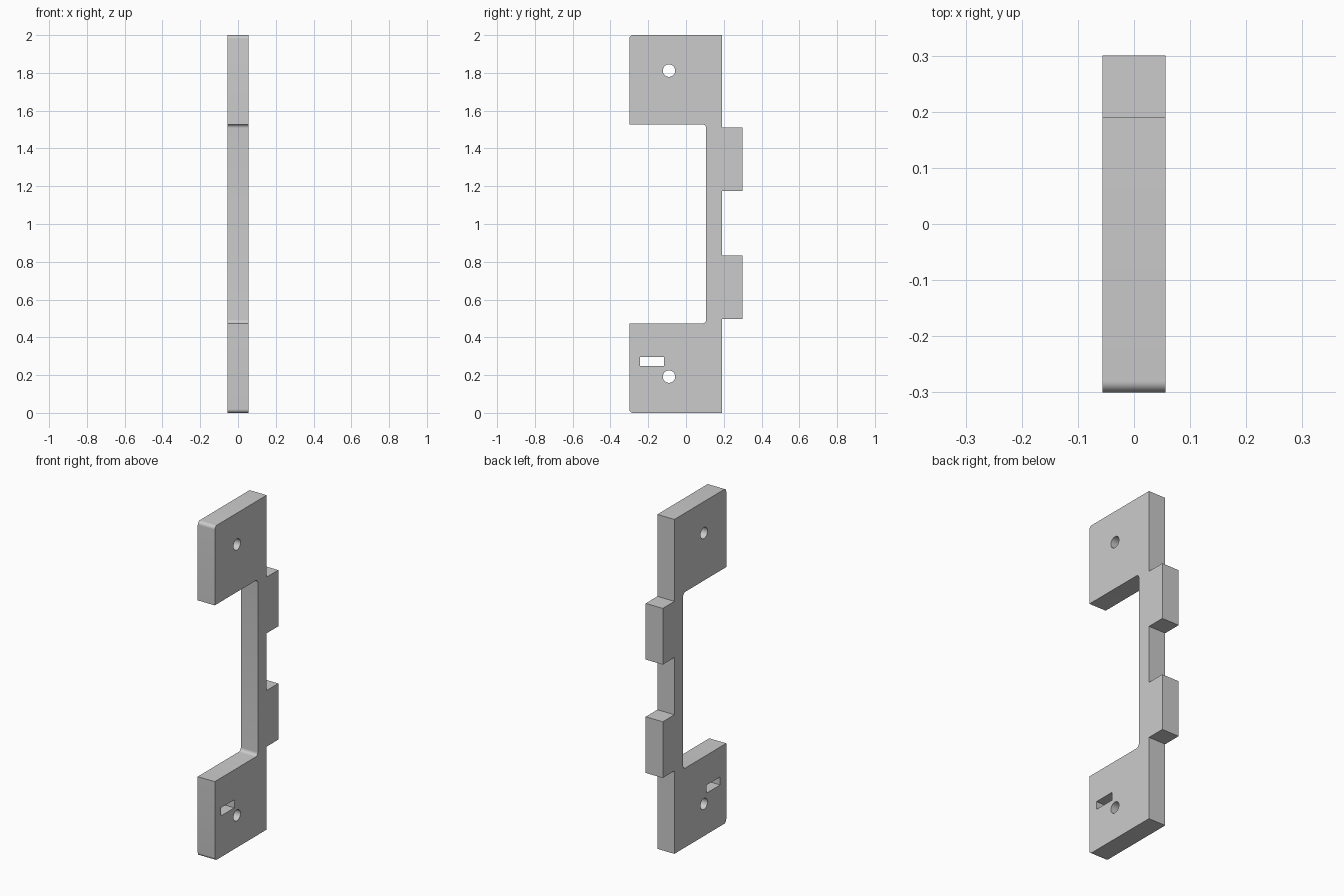
import bpy, bmesh, math
from mathutils import Matrix

if "Cube" in bpy.data.objects:
    bpy.data.objects.remove(bpy.data.objects["Cube"], do_unlink=True)

THICK = 0.1125
FILLET = 0.02

grey = bpy.data.materials.new("plain grey")
grey.use_nodes = True
colour = (0.6, 0.6, 0.6, 1)
grey.diffuse_color = colour
grey.node_tree.nodes["Principled BSDF"].inputs["Base Color"].default_value = colour


def make_object(name, bm):
    bmesh.ops.recalc_face_normals(bm, faces=bm.faces)
    mesh = bpy.data.meshes.new(name)
    bm.to_mesh(mesh)
    bm.free()
    mesh.materials.append(grey)
    obj = bpy.data.objects.new(name, mesh)
    bpy.context.collection.objects.link(obj)
    return obj


def cut(target, cutter):
    cutter.hide_render = True
    cutter.hide_viewport = True
    mod = target.modifiers.new(cutter.name, 'BOOLEAN')
    mod.operation = 'DIFFERENCE'
    mod.solver = 'EXACT'
    mod.object = cutter


# Side profile (y, z): two mounting pads, a thin spine and two rear tabs
front, inner, back, tab = -0.3, 0.107, 0.19, 0.3
pad_low, pad_high = 0.474, 1.528
profile = [(front, 0), (back, 0)]
for low, high in ((0.496, 0.832), (1.174, 1.51)):
    profile += [(back, low), (tab, low), (tab, high), (back, high)]
profile += [(back, 2), (front, 2), (front, pad_high),
            (inner, pad_high), (inner, pad_low), (front, pad_low)]
rounded = [(front, 0), (front, 2), (inner, pad_high), (inner, pad_low)]

bm = bmesh.new()
face = bm.faces.new([bm.verts.new((-THICK / 2, y, z)) for y, z in profile])
ext = bmesh.ops.extrude_face_region(bm, geom=[face])
moved = [v for v in ext["geom"] if isinstance(v, bmesh.types.BMVert)]
bmesh.ops.translate(bm, verts=moved, vec=(THICK, 0, 0))

# Round the outer front corners and the inside corners of the opening
def is_rounded(edge):
    a, b = (v.co for v in edge.verts)
    return abs(a.x - b.x) > THICK / 2 and any(
        math.hypot(a.y - y, a.z - z) < 0.001 for y, z in rounded)

bmesh.ops.bevel(bm, geom=[e for e in bm.edges if is_rounded(e)], offset=FILLET,
                segments=8, profile=0.5, affect='EDGES')
bracket = make_object("bracket", bm)

# Screw holes through both pads
for name, z in (("lower_hole_cutter", 0.192), ("upper_hole_cutter", 1.812)):
    bm = bmesh.new()
    bmesh.ops.create_cone(
        bm, cap_ends=True, segments=40, radius1=0.033, radius2=0.033, depth=0.4,
        matrix=Matrix.Translation((0, -0.09, z)) @ Matrix.Rotation(math.pi / 2, 4, 'Y'))
    cut(bracket, make_object(name, bm))

# Slot in the lower pad
bm = bmesh.new()
bmesh.ops.create_cube(
    bm, size=1,
    matrix=Matrix.Translation((0, -0.179, 0.271)) @ Matrix.Diagonal((0.4, 0.127, 0.048, 1)))
cut(bracket, make_object("slot_cutter", bm))

# Bake the cuts, then smooth only the rounded surfaces
bpy.ops.object.select_all(action='DESELECT')
bpy.context.view_layer.objects.active = bracket
bracket.select_set(True)
for mod in list(bracket.modifiers):
    bpy.ops.object.modifier_apply(modifier=mod.name)
bpy.ops.object.shade_smooth_by_angle(angle=math.radians(30))
